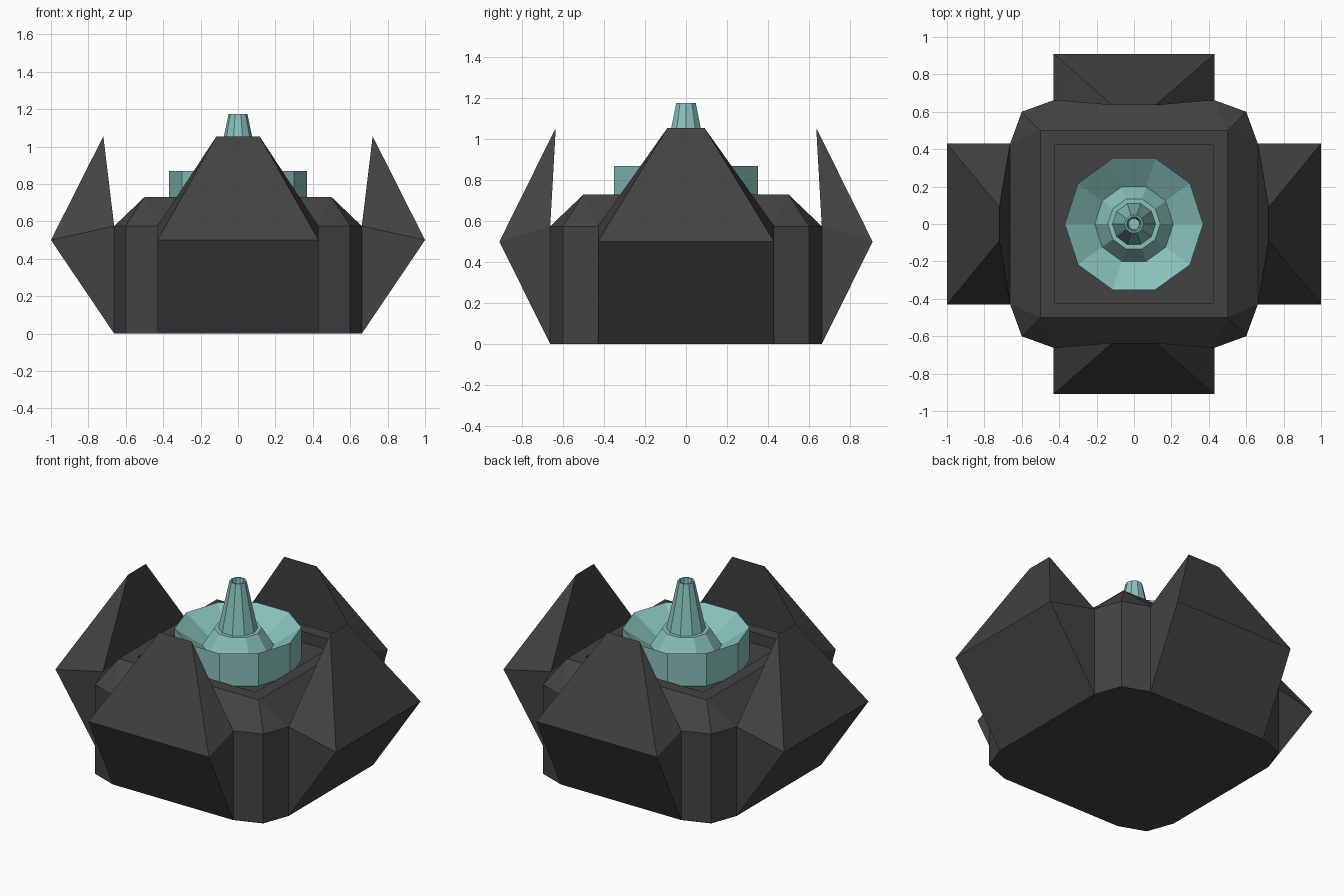
import bpy, bmesh, math
from mathutils import Matrix

if "Cube" in bpy.data.objects:
    bpy.data.objects.remove(bpy.data.objects["Cube"])


def material(name, rgb):
    m = bpy.data.materials.new(name)
    m.diffuse_color = (*rgb, 1)
    m.use_nodes = True
    m.node_tree.nodes["Principled BSDF"].inputs["Base Color"].default_value = m.diffuse_color
    return m


DARK = material("dark_metal", (0.055, 0.055, 0.055))
TEAL = material("teal", (0.25, 0.54, 0.5))


def finish(bm, name, mat):
    bmesh.ops.recalc_face_normals(bm, faces=bm.faces[:])
    me = bpy.data.meshes.new(name)
    bm.to_mesh(me)
    bm.free()
    me.materials.append(mat)
    ob = bpy.data.objects.new(name, me)
    bpy.context.collection.objects.link(ob)
    return ob


# Base block: twelve-sided walls, sloped shoulders, square top
bm = bmesh.new()
for sx in (-1, 1):
    for sy in (-1, 1):
        for x, y in ((0.43, 0.662), (0.6, 0.6), (0.662, 0.43)):
            for z in (0, 0.575):
                bm.verts.new((sx * x, sy * y, z))
        bm.verts.new((sx * 0.5, sy * 0.5, 0.73))
bmesh.ops.convex_hull(bm, input=bm.verts[:])
bmesh.ops.dissolve_limit(bm, angle_limit=0.01, verts=bm.verts[:], edges=bm.edges[:])
# Shallow square recess in the top
top = max(bm.faces, key=lambda f: f.calc_center_median().z)
bmesh.ops.inset_region(bm, faces=[top], thickness=0.11)
rim = top.verts[:]
floor = bmesh.ops.extrude_discrete_faces(bm, faces=[top])["faces"][0]
bmesh.ops.translate(bm, verts=floor.verts[:], vec=(0, 0, -0.07))
bmesh.ops.remove_doubles(bm, verts=bm.verts[:], dist=1e-5)
finish(bm, "base_block", DARK)


# Wedge-shaped petals: foot, outer shoulder, tip, inner shoulder
def petal(name, angle, out, tip, tip_w):
    bm = bmesh.new()
    sides = []
    for s in (-1, 1):
        sides.append([bm.verts.new(p) for p in (
            (0.662, s * 0.43, 0), (out, s * 0.43, 0.5),
            (tip, s * tip_w, 1.055), (0.662, s * 0.43, 0.575))])
    for a, b, c, d in sides:
        bm.faces.new((a, b, d))
        bm.faces.new((b, c, d))
    l, r = sides
    for i in range(4):
        j = (i + 1) % 4
        bm.faces.new((l[i], l[j], r[j], r[i]))
    bm.transform(Matrix.Rotation(angle, 4, "Z"))
    finish(bm, name, DARK)


for i, side in enumerate(("right", "back", "left", "front")):
    out, tip, w = ((1.0, 0.72, 0.09), (0.91, 0.635, 0.115))[i % 2]
    petal(side + "_petal", i * math.pi / 2, out, tip, w)

# Ten-sided drum with dished top, raised collar and hollow nozzle
PROFILE = [(0.37, 0.66), (0.37, 0.87), (0.21, 0.76), (0.14, 0.87), (0.115, 0.87),
           (0.05, 1.175), (0.04, 1.175), (0.03, 1.1)]
N = 10
bm = bmesh.new()
rings = [[bm.verts.new((r * math.cos(2 * math.pi * k / N), r * math.sin(2 * math.pi * k / N), z))
          for k in range(N)] for r, z in PROFILE]
for a, b in zip(rings, rings[1:]):
    for k in range(N):
        j = (k + 1) % N
        bm.faces.new((a[k], a[j], b[j], b[k]))
bm.faces.new(rings[0])
bm.faces.new(rings[-1])
finish(bm, "drum_and_nozzle", TEAL)
